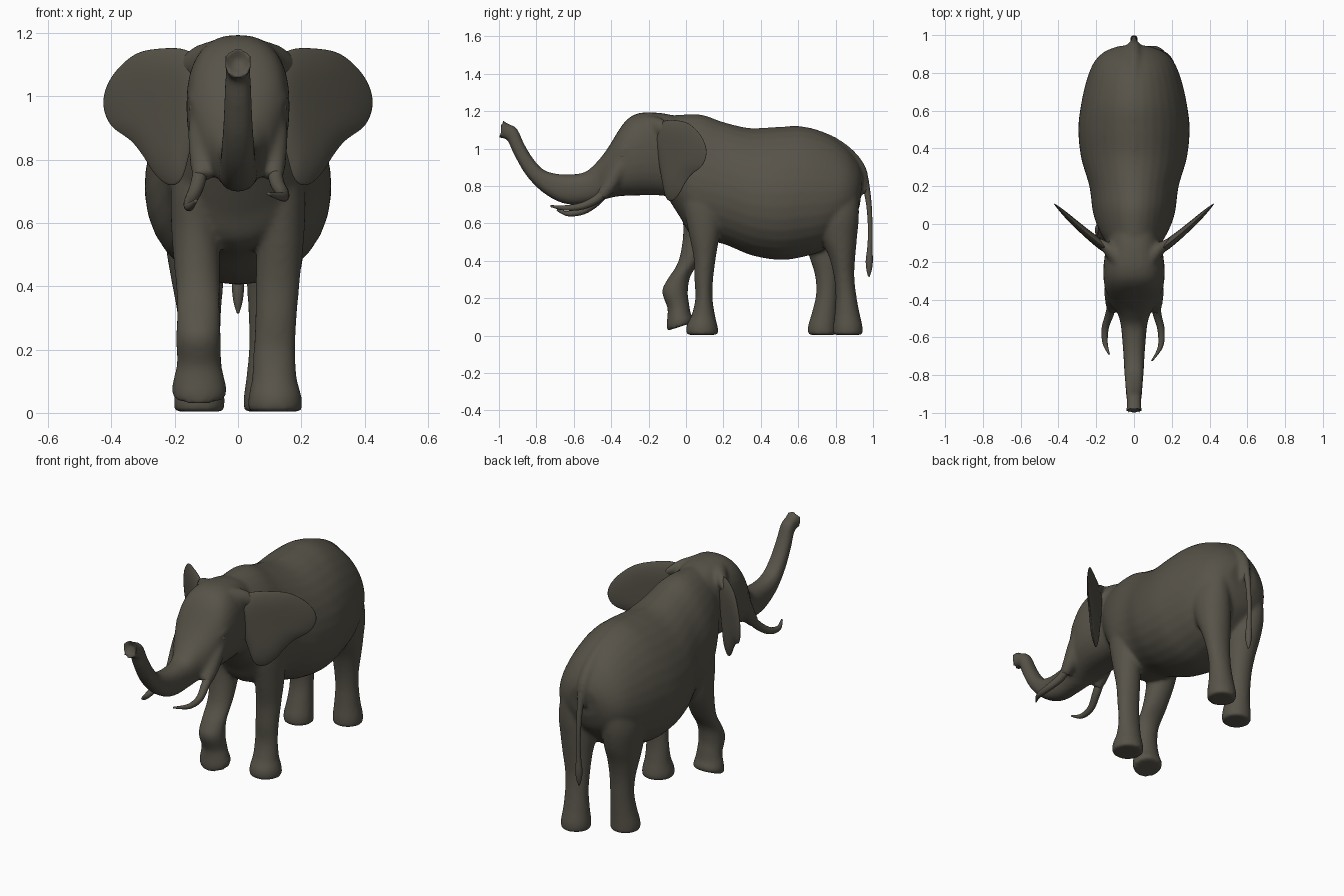
import bpy, bmesh, math
from mathutils import Vector

hide = bpy.data.materials.new("elephant_grey")
hide.diffuse_color = (0.095, 0.086, 0.066, 1)


def spline(pts, k=5, closed=False):
    """Catmull-Rom resampling of tuples of any length."""
    n, out = len(pts), []
    for i in range(n if closed else n - 1):
        q = [pts[j % n] if closed else pts[min(max(j, 0), n - 1)] for j in range(i - 1, i + 3)]
        for s in range(k):
            t = s / k
            out.append(tuple(0.5 * (2 * b + (c - a) * t + (2 * a - 5 * b + 4 * c - d) * t * t
                                    + (3 * b - a - 3 * c + d) * t ** 3) for a, b, c, d in zip(*q)))
    return out if closed else out + [tuple(pts[-1])]


def loft(bm, sections, power=1.0, taper=0.0, n=32):
    """Sections (y1, z1, y2, z2, x, half_width): two outline points as seen from the side."""
    rings = []
    for y1, z1, y2, z2, x, a in spline(sections):
        c = Vector((x, (y1 + y2) / 2, (z1 + z2) / 2))
        v = Vector((0, (y1 - y2) / 2, (z1 - z2) / 2))
        ring = []
        for i in range(n):
            th = 2 * math.pi * i / n
            co, si = math.cos(th), math.sin(th)
            px = math.copysign(abs(co) ** power, co) * a * (1 - taper * si)
            ring.append(bm.verts.new(c + Vector((px, 0, 0)) + v * math.copysign(abs(si) ** power, si)))
        rings.append(ring)
    for r, s in zip(rings, rings[1:]):
        for i in range(n):
            bm.faces.new((r[i], r[(i + 1) % n], s[(i + 1) % n], s[i]))
    bm.faces.new(rings[0])
    bm.faces.new(rings[-1])


def tube(bm, pts, n=16):
    """Round tube through (x, y, z, radius)."""
    secs = []
    for i, (x, y, z, r) in enumerate(pts):
        a, b = pts[max(i - 1, 0)], pts[min(i + 1, len(pts) - 1)]
        d = Vector((b[1] - a[1], b[2] - a[2])).normalized()
        secs.append((y - d.y * r, z + d.x * r, y + d.y * r, z - d.x * r, x, r))
    loft(bm, secs, n=n)


def finish(bm, name):
    bmesh.ops.recalc_face_normals(bm, faces=bm.faces)
    me = bpy.data.meshes.new(name)
    bm.to_mesh(me)
    bm.free()
    me.materials.append(hide)
    for p in me.polygons:
        p.use_smooth = True
    ob = bpy.data.objects.new(name, me)
    bpy.context.collection.objects.link(ob)
    return ob


# Body, head, trunk and legs, fused into one skin
bm = bmesh.new()
loft(bm, [  # torso
    (-.15, 1.17, -.10, .74, 0, .13), (-.05, 1.18, -.03, .63, 0, .18), (.08, 1.182, .04, .53, 0, .215),
    (.20, 1.142, .20, .49, 0, .235), (.35, 1.107, .35, .43, 0, .278), (.50, 1.115, .50, .405, 0, .293),
    (.63, 1.117, .62, .42, 0, .28), (.76, 1.075, .74, .46, 0, .253), (.86, 1.005, .84, .55, 0, .215),
    (.92, .93, .90, .62, 0, .16), (.948, .87, .93, .70, 0, .09)], taper=0.13)
tube(bm, [(0, .22, 1.105, .03), (0, .35, 1.08, .03), (0, .5, 1.088, .03), (0, .63, 1.088, .03),  # spine and tail root
          (0, .76, 1.045, .032), (0, .86, .975, .036), (0, .925, .895, .036), (0, .945, .83, .032), (0, .955, .76, .02)])
loft(bm, [  # head running into the raised trunk
    (-.02, 1.165, -.05, .74, 0, .13), (-.13, 1.19, -.14, .75, 0, .15), (-.25, 1.19, -.25, .75, 0, .163),
    (-.33, 1.14, -.36, .745, 0, .152), (-.42, 1.0, -.43, .73, 0, .118), (-.48, .925, -.47, .715, 0, .087),
    (-.54, .875, -.53, .705, 0, .07), (-.62, .862, -.61, .70, 0, .062), (-.70, .867, -.69, .72, 0, .056),
    (-.765, .89, -.78, .778, 0, .052), (-.82, .95, -.86, .865, 0, .047), (-.865, 1.025, -.92, .97, 0, .043),
    (-.905, 1.108, -.955, 1.045, 0, .039), (-.955, 1.135, -.98, 1.055, 0, .038),
    (-.988, 1.158, -1.004, 1.062, 0, .043), (-.965, 1.125, -.975, 1.085, 0, .022)], power=0.82)
loft(bm, [  # planted front leg
    (-.02, .85, .18, .85, .12, .05), (-.02, .72, .20, .72, .135, .075), (.01, .57, .185, .57, .135, .075),
    (.04, .42, .16, .42, .126, .07), (.045, .30, .145, .30, .12, .066), (.05, .20, .142, .20, .115, .066),
    (.03, .11, .155, .11, .115, .071), (.005, .06, .167, .06, .117, .082),
    (0, .03, .172, .03, .117, .086), (.003, .004, .17, .004, .117, .084)])
loft(bm, [  # lifted front leg
    (-.02, .85, .18, .85, -.12, .05), (-.03, .72, .19, .72, -.135, .075), (-.015, .56, .165, .57, -.134, .076),
    (-.04, .40, .09, .42, -.127, .07), (-.10, .30, .025, .32, -.125, .068), (-.128, .235, .01, .23, -.125, .071),
    (-.10, .15, .017, .17, -.123, .07), (-.10, .10, .025, .12, -.123, .08),
    (-.104, .06, .038, .095, -.123, .087), (-.10, .026, .038, .07, -.123, .083)])
loft(bm, [  # rear hind leg
    (.68, .82, .92, .82, .12, .07), (.68, .65, .925, .65, .122, .10), (.72, .52, .915, .53, .115, .096),
    (.765, .42, .905, .42, .11, .083), (.79, .32, .90, .32, .103, .071), (.80, .22, .91, .22, .10, .065),
    (.795, .12, .928, .12, .098, .071), (.787, .05, .944, .05, .098, .08), (.787, .004, .944, .004, .098, .079)])
loft(bm, [  # forward hind leg
    (.64, .82, .90, .82, -.13, .07), (.62, .65, .905, .65, -.136, .10), (.63, .52, .885, .53, -.132, .096),
    (.66, .42, .845, .42, -.128, .083), (.69, .32, .823, .32, -.123, .07), (.695, .22, .815, .22, -.12, .065),
    (.672, .12, .81, .12, -.12, .071), (.652, .05, .808, .05, -.122, .08), (.652, .004, .808, .004, -.122, .079)])
for s in (-1, 1):
    # tusk sockets, brows and ear roots
    tube(bm, [(s * .105, -.28, 1.0, .035), (s * .115, -.35, .90, .043), (s * .113, -.41, .80, .04),
              (s * .115, -.455, .742, .029)])
    tube(bm, [(s * .125, -.25, 1.03, .025), (s * .13, -.32, .995, .03), (s * .118, -.375, .965, .02)])
    tube(bm, [(s * .06, -.22, 1.125, .055), (s * .11, -.15, 1.115, .052), (s * .155, -.11, 1.10, .036),
              (s * .20, -.077, 1.085, .02)])
body = finish(bm, "body_head_and_legs")
rm = body.modifiers.new("fuse", 'REMESH')
rm.mode = 'VOXEL'
rm.voxel_size = 0.010
rm.use_smooth_shade = True
sm = body.modifiers.new("soften", 'SMOOTH')
sm.factor = 0.5
sm.iterations = 9

# Ears: curved sheets swept back from the head, thinning toward the rim
outline = [(.11, 1.09), (.16, 1.148), (.25, 1.153), (.33, 1.133), (.40, 1.065), (.428, .985), (.405, .91),
           (.34, .86), (.30, .81), (.265, .755), (.22, .718), (.18, .733), (.155, .81), (.125, .95)]
for s in (-1, 1):
    bm = bmesh.new()
    edge = spline(outline, 4, True)
    cx, cz = .24, .96
    n = len(edge)
    rim = None
    for side in (-1, 1):
        prev = rim
        for f in (1, .97, .85, .65, .45, .25, .08):
            if f == 1 and rim:
                continue
            ring = []
            for x, z in edge:
                px, pz = cx + (x - cx) * f, cz + (z - cz) * f
                half = (.012 + .014 * max(0, (.40 - px) / .28)) * (1 - f ** 6)
                py = -.125 + .85 * (px - .15) - .010 * math.sin((px - .12) / .3 * math.pi)
                ring.append(bm.verts.new((s * (px - .5 * half * side), py + side * half, pz)))
            if prev:
                for i in range(n):
                    bm.faces.new((prev[i], prev[(i + 1) % n], ring[(i + 1) % n], ring[i]))
            rim = rim or ring
            prev = ring
        bm.faces.new(prev)
    ear = finish(bm, "left_ear" if s < 0 else "right_ear")
    sb = ear.modifiers.new("round", 'SUBSURF')
    sb.levels = sb.render_levels = 1

# Tusks
for name, path in (
    ("right_tusk", [(.113, -.41, .79, .024), (.123, -.48, .728, .023), (.143, -.56, .692, .019),
                    (.14, -.65, .683, .014), (.095, -.725, .693, .005)]),
    ("left_tusk", [(-.113, -.41, .79, .024), (-.13, -.48, .715, .023), (-.152, -.55, .667, .019),
                   (-.153, -.63, .652, .014), (-.132, -.69, .672, .005)])):
    bm = bmesh.new()
    tube(bm, path)
    finish(bm, name)

# Tail with a tuft
bm = bmesh.new()
tube(bm, [(0, .90, .92, .03), (0, .943, .86, .026), (0, .966, .78, .018), (0, .98, .68, .014),
          (0, .985, .56, .012), (0, .983, .47, .014), (0, .98, .40, .019), (0, .979, .35, .014), (0, .978, .315, .004)])
finish(bm, "tail")

# Eyes
for s in (-1, 1):
    bm = bmesh.new()
    bmesh.ops.create_uvsphere(bm, u_segments=16, v_segments=10, radius=.016)
    bmesh.ops.translate(bm, verts=bm.verts, vec=(s * .139, -.338, .963))
    finish(bm, "left_eye" if s < 0 else "right_eye")
